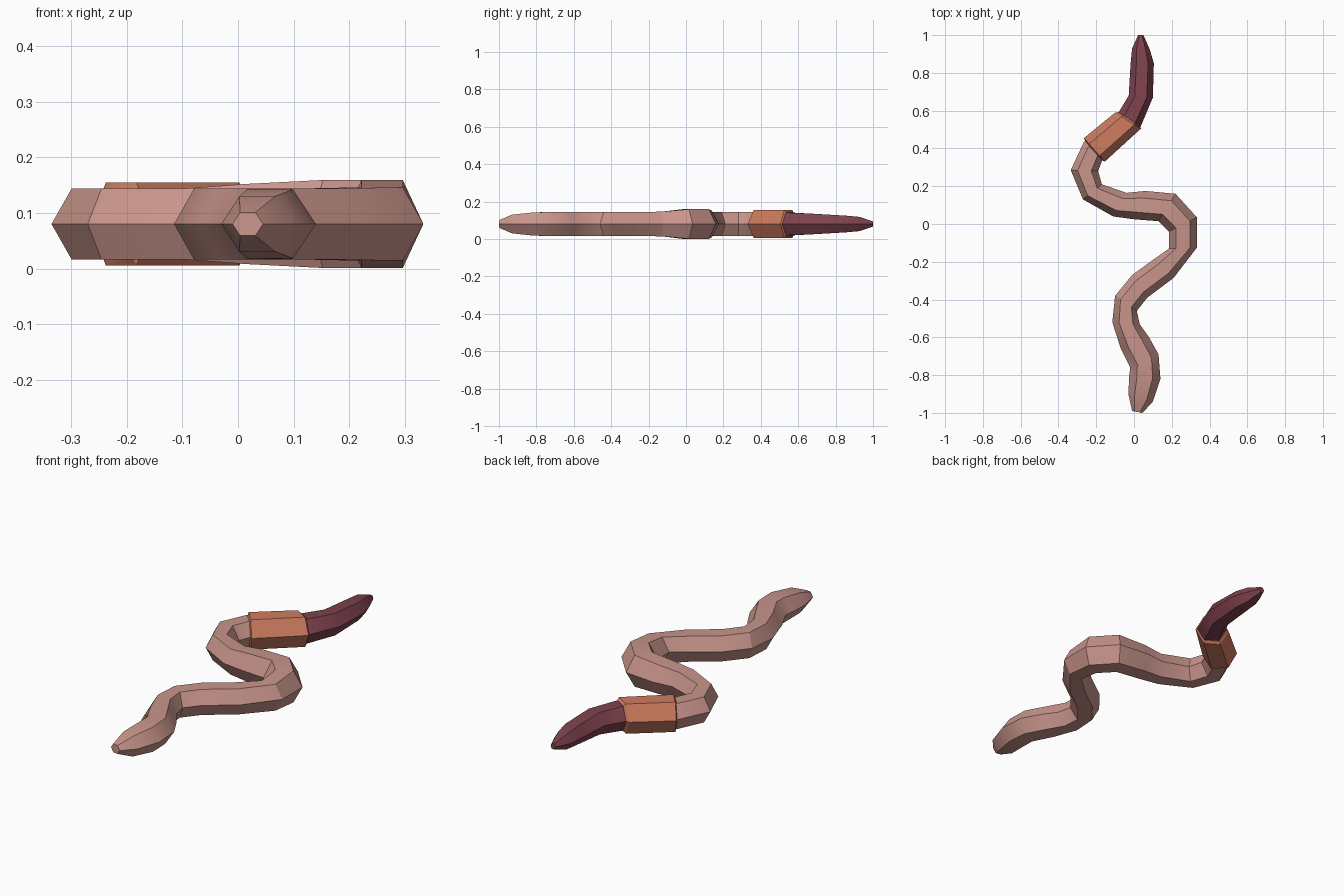
import bpy, bmesh, math

ZC = 0.08  # height of the worm's axis


def material(name, rgb):
    m = bpy.data.materials.new(name)
    m.diffuse_color = (*rgb, 1)
    return m


def tube(name, rings, mat):
    """Hexagonal tube; each ring is left x, y, right x, y, half height."""
    bm = bmesh.new()
    loops = []
    for lx, ly, rx, ry, h in rings:
        loop = []
        for t, s in ((0, 0), (.25, 1), (.75, 1), (1, 0), (.75, -1), (.25, -1)):
            loop.append(bm.verts.new((lx + (rx - lx) * t, ly + (ry - ly) * t, ZC + s * h)))
        loops.append(loop)
    for a, b in zip(loops, loops[1:]):
        for i in range(6):
            j = (i + 1) % 6
            bm.faces.new((a[i], a[j], b[j], b[i]))
    bm.faces.new(loops[0])
    bm.faces.new(loops[-1])
    bmesh.ops.recalc_face_normals(bm, faces=bm.faces)
    me = bpy.data.meshes.new(name)
    bm.to_mesh(me)
    bm.free()
    me.materials.append(mat)
    ob = bpy.data.objects.new(name, me)
    bpy.context.collection.objects.link(ob)
    bpy.ops.object.select_all(action='DESELECT')
    ob.select_set(True)
    bpy.context.view_layer.objects.active = ob
    bpy.ops.object.shade_smooth_by_angle(angle=math.radians(30))
    return ob


pink = material("pink skin", (.58, .30, .26))
orange = material("orange band", (.62, .20, .115))
maroon = material("maroon head", (.21, .055, .075))

# Long winding body, from the tail tip to the band
tube("body", [
    (-.01, -.99, .045, -1.0, .021),
    (-.03, -.90, .10, -.94, .05),
    (-.025, -.80, .14, -.82, .062),
    (-.02, -.76, .13, -.69, .064),
    (-.07, -.66, .08, -.60, .064),
    (-.115, -.52, .03, -.53, .064),
    (-.10, -.38, .015, -.46, .064),
    (-.01, -.27, .07, -.39, .064),
    (.10, -.19, .21, -.285, .064),
    (.185, -.13, .333, -.125, .066),
    (.185, -.04, .333, .035, .079),
    (.13, .015, .22, .16, .079),
    (0, .025, .06, .175, .072),
    (-.11, .04, -.04, .165, .064),
    (-.27, .13, -.17, .21, .064),
    (-.335, .285, -.19, .28, .064),
    (-.265, .435, -.165, .345, .064),
    (-.23, .46, -.13, .37, .064),
], pink)

# Thicker band behind the head, with chamfered ends
tube("band", [
    (-.255, .43, -.165, .335, .064),
    (-.265, .455, -.155, .33, .0745),
    (-.10, .59, .037, .505, .0745),
    (-.083, .592, .032, .52, .063),
], orange)

# Tapering head
tube("head", [
    (-.11, .56, .005, .49, .06),
    (-.085, .585, .035, .515, .061),
    (-.028, .68, .10, .67, .055),
    (-.018, .85, .105, .85, .045),
    (-.01, .93, .085, .92, .038),
    (.022, 1.0, .05, 1.0, .014),
], maroon)
